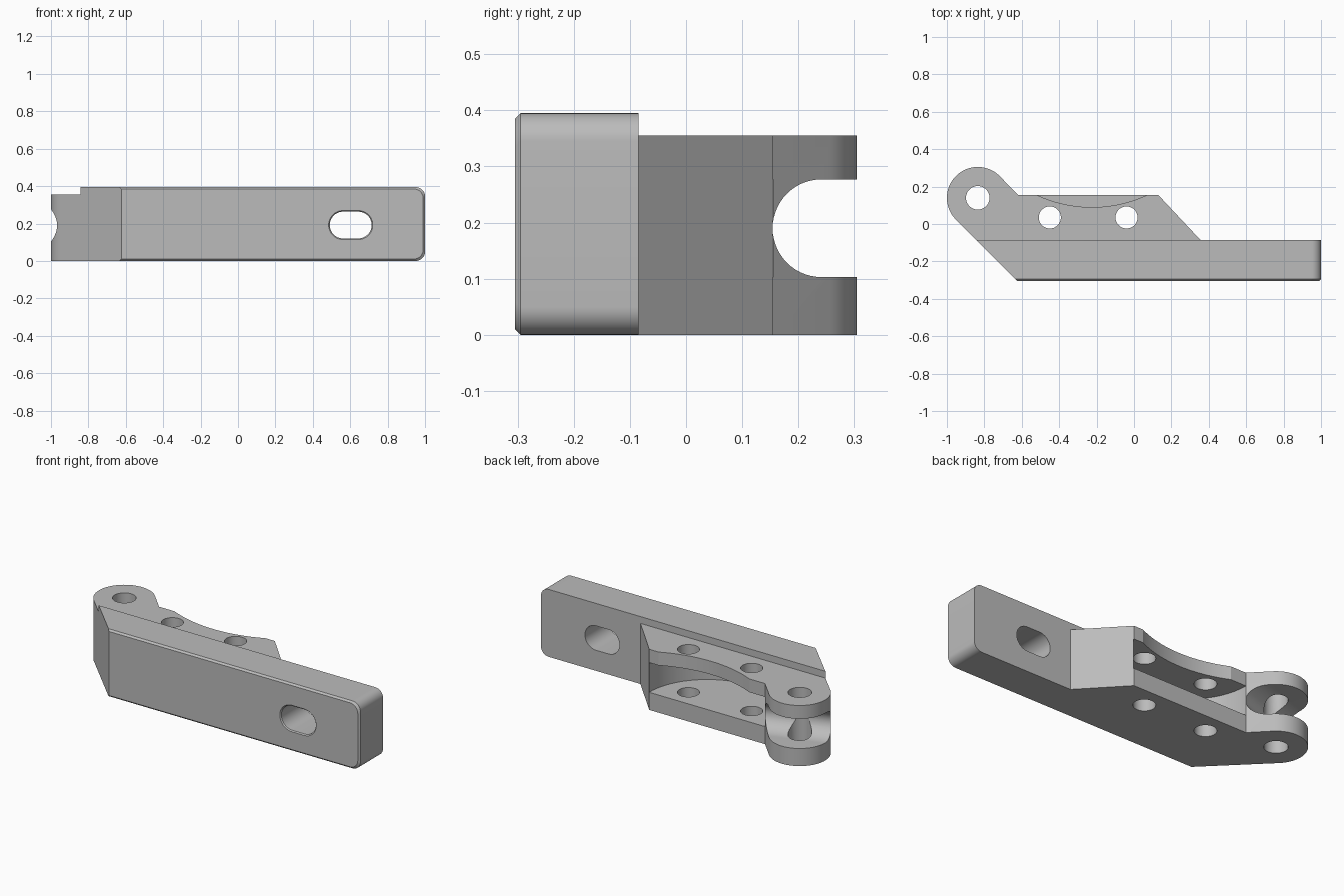
import bpy, bmesh
from math import sin, cos, pi, radians
from mathutils import Matrix

cube = bpy.data.objects.get("Cube")
if cube:
    bpy.data.objects.remove(cube, do_unlink=True)

grey = bpy.data.materials.new("plain grey")
grey.use_nodes = True
colour = (0.5, 0.5, 0.5, 1)
grey.diffuse_color = colour
grey.node_tree.nodes["Principled BSDF"].inputs["Base Color"].default_value = colour


def arc(cx, cy, r, start, end, n=24, ry=None):
    """Points on an arc, angles in degrees."""
    angles = [radians(start + (end - start) * i / n) for i in range(n + 1)]
    return [(cx + r * cos(a), cy + (ry or r) * sin(a)) for a in angles]


def circle(cx, cy, r, n=48):
    return arc(cx, cy, r, 0, 360, n)[:-1]


def loft(name, rings):
    """Solid skinned through matching rings of 3D points."""
    bm = bmesh.new()
    loops = [[bm.verts.new(p) for p in ring] for ring in rings]
    n = len(loops[0])
    for a, b in zip(loops, loops[1:]):
        for i in range(n):
            j = (i + 1) % n
            bm.faces.new((a[i], a[j], b[j], b[i]))
    bm.faces.new(loops[0])
    bm.faces.new(loops[-1])
    bmesh.ops.recalc_face_normals(bm, faces=bm.faces)
    mesh = bpy.data.meshes.new(name)
    bm.to_mesh(mesh)
    bm.free()
    mesh.materials.append(grey)
    ob = bpy.data.objects.new(name, mesh)
    bpy.context.collection.objects.link(ob)
    return ob


def upright(name, outline, z0, z1):
    return loft(name, [[(x, y, z) for x, y in outline] for z in (z0, z1)])


def combine(target, tool, operation):
    """Apply a boolean and remove the tool."""
    tool.hide_render = True
    mod = target.modifiers.new("cut", "BOOLEAN")
    mod.operation, mod.solver, mod.object = operation, "EXACT", tool
    bpy.context.view_layer.objects.active = target
    bpy.ops.object.modifier_apply(modifier=mod.name)
    bpy.data.objects.remove(tool, do_unlink=True)


FRONT, STEP, BACK = -0.305, -0.085, 0.155
BAR_TOP, BLOCK_TOP = 0.395, 0.355
SLOT_LOW, SLOT_HIGH = 0.103, 0.277
PIN_X, PIN_Y, LUG_R = -0.835, 0.14, 0.165
slant = PIN_X + PIN_Y - LUG_R * 2 ** 0.5   # x + y along the slanted end


# Front bar: rounded free end and a fine front chamfer
def bar_ring(y, inset):
    r, x1, z0, z1 = 0.05, 1 - inset, inset, BAR_TOP - inset
    outline = [(-1.2, z0)]
    outline += arc(x1 - r, z0 + r, r, -90, 0, 10)
    outline += arc(x1 - r, z1 - r, r, 0, 90, 10)
    outline += [(-1.2, z1)]
    return [(x, y, z) for x, z in outline]


body = loft("clevis_bracket", [bar_ring(FRONT, 0.01), bar_ring(FRONT + 0.01, 0),
                               bar_ring(STEP, 0)])
end_cut = upright("end_cutter", [(slant + 0.5, -0.5), (slant - 0.5, 0.5),
                                 (-2, 0.5), (-2, -0.5)], -0.1, 0.6)
combine(body, end_cut, "DIFFERENCE")

# Rear block with the round lug
outline = [(-0.78, STEP - 0.04), (0.3, STEP - 0.04), (0.355, STEP), (0.13, BACK), (-0.62, BACK)]
outline += arc(PIN_X, PIN_Y, LUG_R, 45, 225, 40)
outline += [(slant - STEP, STEP)]
combine(body, upright("rear_block", outline, 0, BLOCK_TOP), "UNION")

# Deep round pocket between the two plates
combine(body, upright("pocket_cutter", circle(-0.245, BACK, 0.376, 80),
                      SLOT_LOW, SLOT_HIGH), "DIFFERENCE")

# Shallow arc in the edge of the upper plate
combine(body, upright("arc_cutter", circle(-0.225, 0.79, 0.7, 160), 0.2, 0.5), "DIFFERENCE")

# Lug slot with a half-round floor, turned to follow the lever
mid = (SLOT_LOW + SLOT_HIGH) / 2
half = (SLOT_HIGH - SLOT_LOW) / 2
profile = arc(0.055, mid, 0.108, 90, 270, 28, half) + [(0.4, SLOT_LOW), (0.4, SLOT_HIGH)]
slot = loft("lug_slot_cutter", [[(x, y, z) for y, z in profile] for x in (-0.4, 0.4)])
slot.data.transform(Matrix.Translation((PIN_X, PIN_Y, 0)) @ Matrix.Rotation(radians(18), 4, "Z"))
combine(body, slot, "DIFFERENCE")

# Pin hole and the two plate holes
for x, y, r in ((PIN_X, PIN_Y, 0.063), (-0.45, 0.035, 0.059), (-0.04, 0.035, 0.059)):
    combine(body, upright("hole_cutter", circle(x, y, r), -0.1, 0.6), "DIFFERENCE")


# Long slot through the bar, with a chamfered mouth
def slot_ring(y, grow):
    r = 0.0715 + grow
    points = arc(0.643, 0.192, r, -90, 90) + arc(0.562, 0.192, r, 90, 270)
    return [(x, y, z) for x, z in points]


combine(body, loft("bar_slot_cutter", [slot_ring(FRONT - 0.01, 0.016), slot_ring(FRONT + 0.006, 0),
                                       slot_ring(0.1, 0)]), "DIFFERENCE")

# Smooth the round walls, keep the edges crisp
bpy.ops.object.select_all(action="DESELECT")
body.select_set(True)
bpy.context.view_layer.objects.active = body
bpy.ops.object.shade_smooth_by_angle(angle=radians(25))
